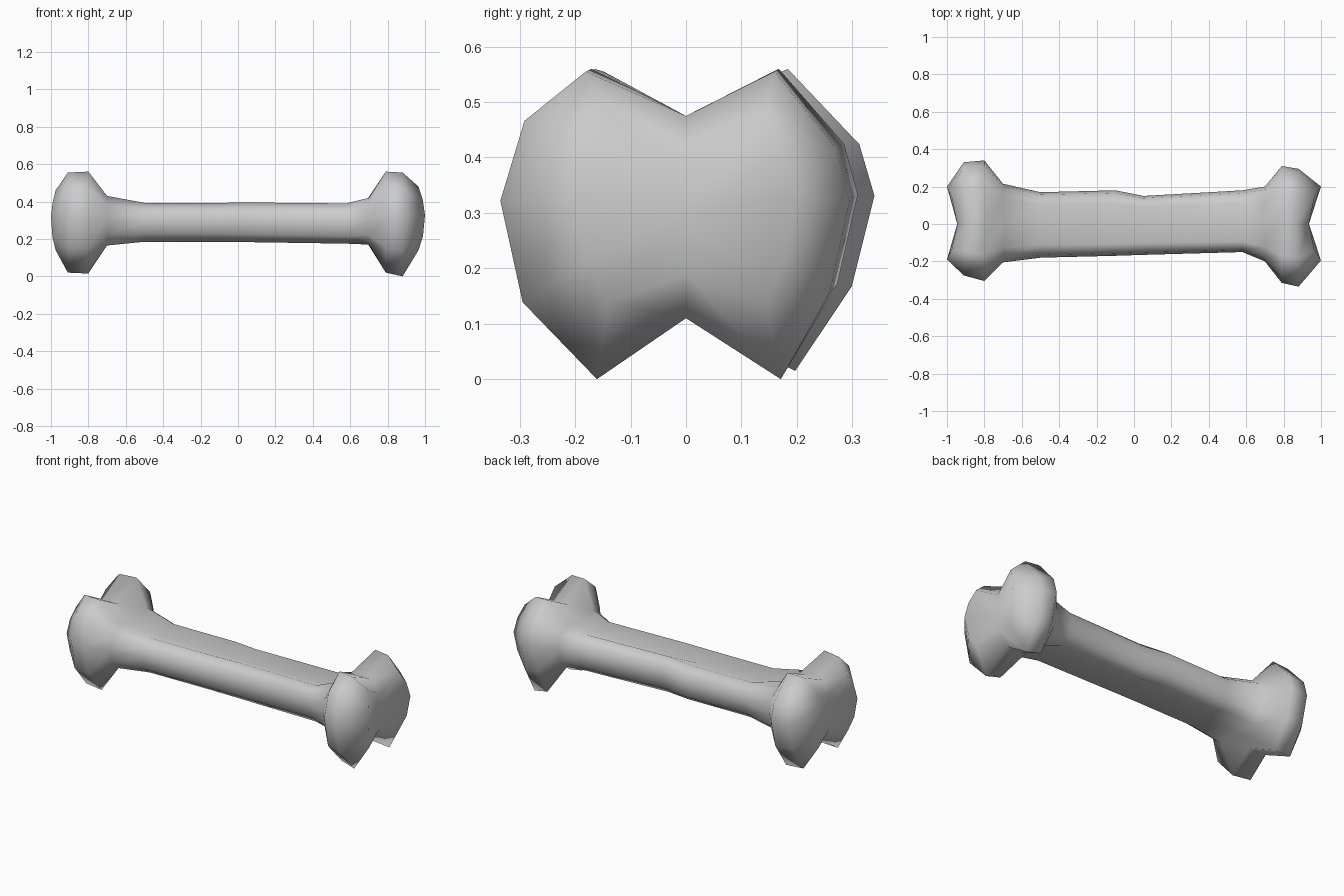
import bpy, bmesh

# Cross-sections along the bone:
# x at lobes, x at centre groove, back width, front width,
# lobe top, lobe bottom, groove top, groove bottom
STATIONS = [
    (-1.00, -0.945, 0.20, 0.19, 0.46, 0.14, 0.40, 0.19),
    (-0.91, -0.90, 0.33, 0.275, 0.555, 0.02, 0.475, 0.11),
    (-0.80, -0.79, 0.34, 0.305, 0.56, 0.015, 0.475, 0.11),
    (-0.70, -0.69, 0.215, 0.205, 0.43, 0.165, 0.41, 0.18),
    (-0.50, -0.50, 0.17, 0.18, 0.393, 0.185, 0.36, 0.22),
    (-0.10, -0.10, 0.18, 0.17, 0.393, 0.185, 0.355, 0.22),
    (0.05, 0.05, 0.15, 0.165, 0.395, 0.183, 0.355, 0.22),
    (0.58, 0.58, 0.18, 0.15, 0.39, 0.175, 0.36, 0.215),
    (0.70, 0.69, 0.20, 0.20, 0.42, 0.17, 0.41, 0.18),
    (0.79, 0.78, 0.31, 0.315, 0.56, 0.02, 0.475, 0.11),
    (0.88, 0.87, 0.295, 0.335, 0.555, 0.00, 0.475, 0.11),
    (1.00, 0.935, 0.20, 0.195, 0.48, 0.14, 0.40, 0.19),
]
# Half outlines: share of width, share of height
BACK = [(0.54, 1.0), (0.92, 0.75), (1.0, 0.58), (0.88, 0.28), (0.58, 0.0)]
FRONT = [(0.54, 1.0), (0.87, 0.84), (1.0, 0.58), (0.88, 0.25), (0.48, 0.0)]
SHAFT = [(0.62, 1.0), (0.92, 0.82), (1.0, 0.53), (0.92, 0.2), (0.62, 0.0)]
END = [(0.72, 1.0), (0.9, 0.8), (1.0, 0.55), (0.9, 0.22), (0.72, 0.0)]


def ring(bm, st):
    xl, xm, wb, wf, zt, zb, nt, nb = st
    back, front = BACK, FRONT
    pull = 0
    if abs(xl) < 0.75:
        back = front = SHAFT
    if abs(xl) > 0.95:                      # round off the very end
        back = front = END
        pull = 0.035 if xl > 0 else -0.025

    def half(outline, w):
        return [(xl - pull * (2 * h - 1) ** 2, w * f, zb + (zt - zb) * h)
                for f, h in outline]

    pts = ([(xm, 0, nt)] + half(back, wb)
           + [(xm, 0, nb)] + half(front, -wf)[::-1])
    return [bm.verts.new(p) for p in pts]


def cap(bm, r):
    # Grooved end: each half fans out from the middle of the groove
    mid = bm.verts.new((r[0].co + r[6].co) / 2)
    for loop in (r[0:7], r[6:12] + r[0:1]):
        for a, b in zip(loop, loop[1:]):
            bm.faces.new((mid, a, b))


bm = bmesh.new()
rings = [ring(bm, s) for s in STATIONS]
for a, b in zip(rings, rings[1:]):
    for i in range(12):
        j = (i + 1) % 12
        bm.faces.new((a[i], a[j], b[j], b[i]))
cap(bm, rings[0])
cap(bm, rings[-1])
bmesh.ops.recalc_face_normals(bm, faces=bm.faces)
for f in bm.faces:
    f.smooth = True

mesh = bpy.data.meshes.new("bone")
bm.to_mesh(mesh)
bm.free()
bone = bpy.data.objects.new("bone", mesh)
bpy.context.collection.objects.link(bone)
